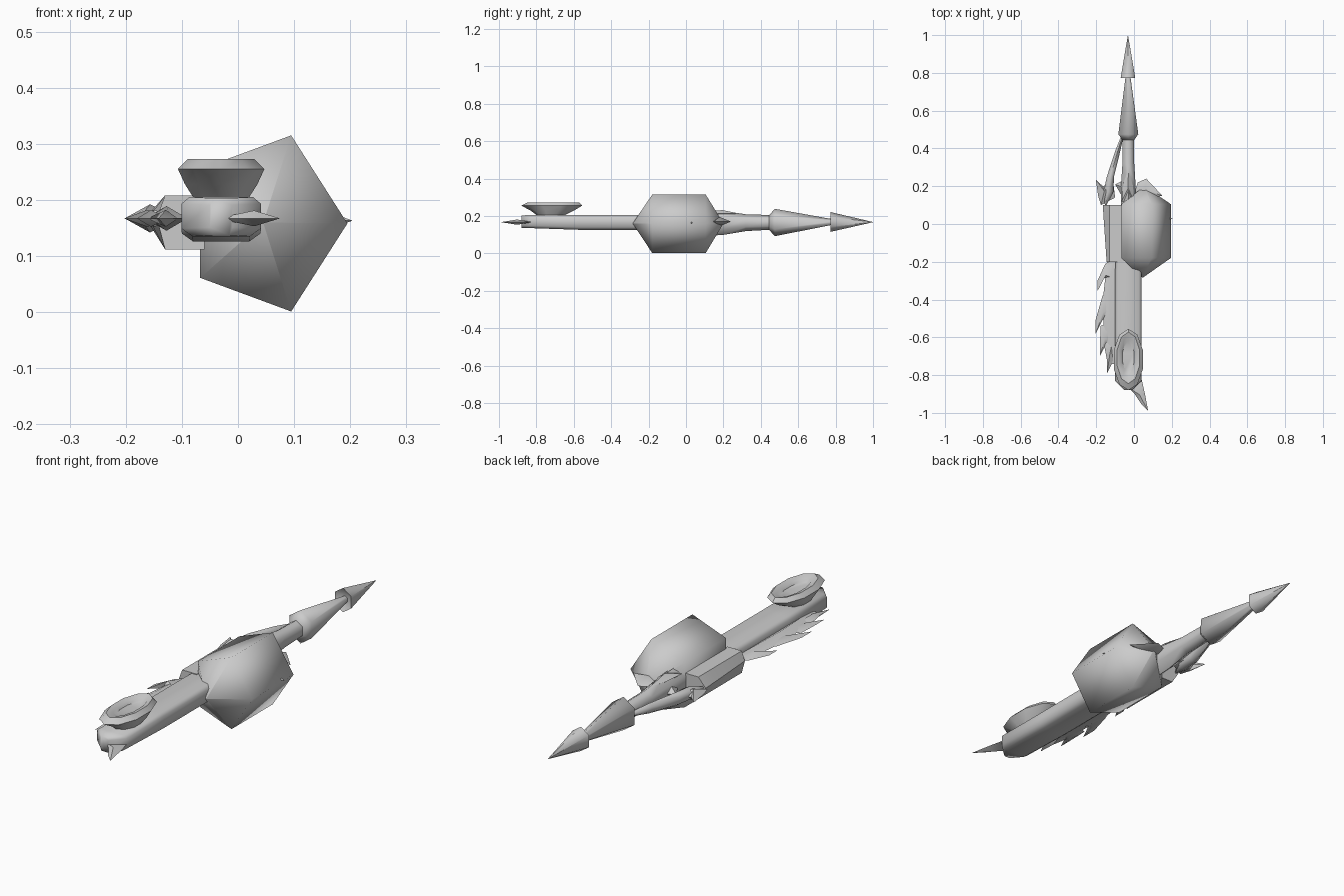
import bpy, bmesh, math
from mathutils import Vector

grey = bpy.data.materials.new("stone_grey")
grey.diffuse_color = (0.6, 0.6, 0.6, 1)


def finish(name, bm, angle=75):
    bmesh.ops.remove_doubles(bm, verts=bm.verts, dist=0.0002)
    bmesh.ops.recalc_face_normals(bm, faces=bm.faces)
    me = bpy.data.meshes.new(name)
    bm.to_mesh(me)
    bm.free()
    me.materials.append(grey)
    ob = bpy.data.objects.new(name, me)
    bpy.context.collection.objects.link(ob)
    bpy.ops.object.select_all(action='DESELECT')
    ob.select_set(True)
    bpy.context.view_layer.objects.active = ob
    bpy.ops.object.shade_smooth_by_angle(angle=math.radians(angle))
    return ob


def skin(name, rings, angle=75):
    """Joins equal-length rings of points and closes both ends."""
    bm = bmesh.new()
    vs = [[bm.verts.new(p) for p in r] for r in rings]
    n = len(rings[0])
    for a, b in zip(vs, vs[1:]):
        for i in range(n):
            j = (i + 1) % n
            bm.faces.new((a[i], a[j], b[j], b[i]))
    bm.faces.new(vs[0])
    bm.faces.new(vs[-1])
    return finish(name, bm, angle)


def ring_y(y, cx, cz, rx, rz, n=6, turn=90):
    """Polygon ring facing along y."""
    t = [math.radians(turn) + 2 * math.pi * i / n for i in range(n)]
    return [Vector((cx + rx * math.cos(a), y, cz + rz * math.sin(a))) for a in t]


def along_y(name, table, n=6, turn=90, angle=75):
    skin(name, [ring_y(*row, n, turn) for row in table], angle)


def blade(name, outline, z, half):
    """Thin leaf with sharp rim and a raised middle on both sides."""
    bm = bmesh.new()
    rim = [bm.verts.new((x, y, z)) for x, y in outline]
    mid = sum((v.co for v in rim), Vector()) / len(rim)
    for s in (1, -1):
        apex = bm.verts.new(mid + Vector((0, 0, s * half)))
        for a, b in zip(rim, rim[1:] + rim[:1]):
            bm.faces.new((a, b, apex))
    finish(name, bm, 40)


# Five-sided body with pointed ends
E = 0.0005
along_y("body", [(-0.285, 0.045, 0.16, E, E), (-0.18, 0.05, 0.158, 0.145, 0.165),
                 (0.105, 0.05, 0.158, 0.145, 0.165), (0.2, 0.055, 0.16, E, E)],
        n=5, turn=0)
blade("body_stud", [(0.18, 0.02), (0.204, 0.03), (0.18, 0.04)], 0.163, 0.006)

# Long flattened barrel
def barrel_ring(y, w, top, bottom):
    m = 0.168
    half = [(0.80, top), (1, top - 0.012), (1, bottom + 0.014), (0.72, bottom)]
    right = [Vector((-0.03 + w * k, y, z)) for k, z in half]
    left = [Vector((-0.03 - w * k, y, z)) for k, z in reversed(half)]
    return right + left

skin("barrel", [barrel_ring(-0.1, 0.062, 0.205, 0.125),
                barrel_ring(-0.25, 0.07, 0.205, 0.126),
                barrel_ring(-0.57, 0.07, 0.205, 0.126),
                barrel_ring(-0.83, 0.071, 0.205, 0.135),
                barrel_ring(-0.88, 0.02, 0.203, 0.137)])

# Front fang, curving sideways
blade("front_fang", [(-0.04, -0.86), (0.0, -0.895), (0.04, -0.955), (0.075, -0.99),
                     (0.058, -0.90), (0.04, -0.82)], 0.167, 0.014)

# Raised oval eye piece with recessed centre
def oval(z, w, y0, y1, n=10):
    c, r = (y0 + y1) / 2, (y1 - y0) / 2
    return [Vector((-0.03 + w * math.sin(2 * math.pi * i / n),
                    c - r * math.cos(2 * math.pi * i / n), z)) for i in range(n)]

skin("eye_piece", [oval(0.198, 0.048, -0.79, -0.66), oval(0.228, 0.068, -0.83, -0.60),
                   oval(0.255, 0.081, -0.88, -0.555), oval(0.273, 0.062, -0.845, -0.572),
                   oval(0.266, 0.040, -0.81, -0.595), oval(0.255, 0.032, -0.79, -0.62)], 40)

# Rear shaft and two tail points
along_y("rear_shaft", [(0.08, -0.03, 0.163, 0.045, 0.072), (0.20, -0.03, 0.163, 0.045, 0.064),
                       (0.32, -0.03, 0.164, 0.036, 0.045), (0.48, -0.03, 0.166, 0.035, 0.038)])
along_y("tail_cone", [(0.445, -0.03, 0.165, 0.036, 0.04), (0.475, -0.03, 0.165, 0.061, 0.073),
                      (0.80, -0.032, 0.168, 0.012, 0.012)])
along_y("tail_tip", [(0.785, -0.032, 0.168, 0.025, 0.03), (0.772, -0.032, 0.168, 0.045, 0.053),
                     (1.0, -0.032, 0.167, E, E)])

# Leaves around the shaft root
blade("root_leaf_top", [(-0.065, 0.12), (-0.055, 0.22), (-0.03, 0.29), (-0.005, 0.2),
                        (0.0, 0.12)], 0.212, 0.02)
blade("root_leaf_right", [(0.0, 0.16), (0.02, 0.22), (0.065, 0.24), (0.15, 0.15),
                          (0.06, 0.13)], 0.17, 0.025)
blade("root_leaf_left", [(-0.06, 0.14), (-0.10, 0.21), (-0.06, 0.23), (-0.02, 0.2)], 0.165, 0.03)

# Slim side arm with a flared claw
along_y("side_arm", [(0.47, -0.06, 0.167, 0.007, 0.01), (0.38, -0.088, 0.167, 0.016, 0.022),
                     (0.25, -0.125, 0.167, 0.022, 0.03), (0.17, -0.135, 0.167, 0.03, 0.028),
                     (0.10, -0.150, 0.167, 0.005, 0.006)])
blade("arm_claw", [(-0.202, 0.235), (-0.19, 0.15), (-0.175, 0.10), (-0.10, 0.14),
                   (-0.11, 0.22), (-0.165, 0.2)], 0.167, 0.025)

# Wedge housing beside the body
def housing_ring(y, out):
    pts = [(-0.06, 0.208), (-0.13, 0.208), (out, 0.168), (-0.13, 0.112), (-0.06, 0.112)]
    return [Vector((x, y, z)) for x, z in pts]

skin("side_housing", [housing_ring(0.10, -0.165), housing_ring(0.02, -0.16),
                      housing_ring(-0.20, -0.145)], 40)

# Serrated fin of overlapping swept blades
blade("fin_spine", [(-0.09, -0.15), (-0.14, -0.18), (-0.165, -0.4), (-0.16, -0.6),
                    (-0.12, -0.74), (-0.09, -0.74)], 0.167, 0.022)
teeth = [(-0.14, -0.19, -0.193, -0.355), (-0.155, -0.36, -0.203, -0.58),
         (-0.165, -0.52, -0.18, -0.70), (-0.15, -0.60, -0.142, -0.79)]
for i, (x, y, tx, ty) in enumerate(teeth):
    blade(f"fin_tooth_{i + 1}", [(x + 0.04, y), (x - 0.012, y - 0.02),
                                 (tx, (y + 2 * ty) / 3), (tx, ty),
                                 (tx + 0.035, ty + 0.07), (x + 0.04, y - 0.1)],
          0.167, 0.015)
